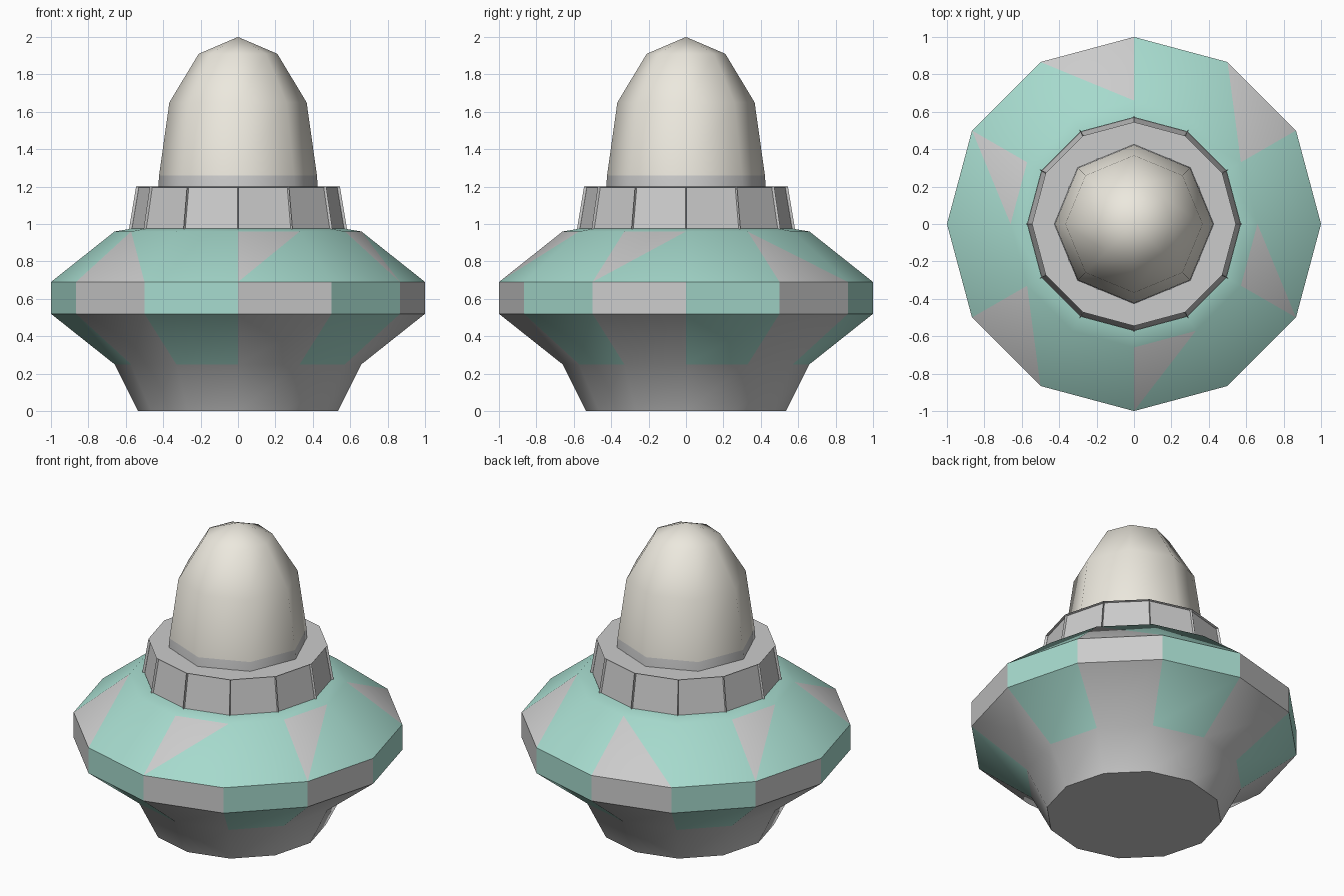
import bpy, bmesh
from math import cos, sin, tau, radians

if "Cube" in bpy.data.objects:
    bpy.data.objects.remove(bpy.data.objects["Cube"])


def material(name, rgb):
    m = bpy.data.materials.new(name)
    m.diffuse_color = (*rgb, 1)
    m.use_nodes = True
    m.node_tree.nodes["Principled BSDF"].inputs["Base Color"].default_value = m.diffuse_color
    return m


grey = material("grey", (0.62, 0.64, 0.61))
teal = material("teal", (0.38, 0.70, 0.61))
cream = material("cream", (0.84, 0.81, 0.73))


def lathe(profile, sides):
    """Revolve (radius, z) points; returns bmesh, rings and faces per row."""
    bm = bmesh.new()
    rings = []
    for r, z in profile:
        if r == 0:
            rings.append([bm.verts.new((0, 0, z))] * sides)
        else:
            rings.append([bm.verts.new((r * cos(tau * j / sides), r * sin(tau * j / sides), z))
                          for j in range(sides)])
    rows = []
    for a, b in zip(rings, rings[1:]):
        row = []
        for j in range(sides):
            k = (j + 1) % sides
            loop = list(dict.fromkeys([a[j], a[k], b[k], b[j]]))
            row.append(bm.faces.new(loop))
        rows.append(row)
    return bm, rings, rows


def finish(bm, name, materials, angle):
    bm.normal_update()
    mesh = bpy.data.meshes.new(name)
    bm.to_mesh(mesh)
    bm.free()
    for m in materials:
        mesh.materials.append(m)
    ob = bpy.data.objects.new(name, mesh)
    bpy.context.collection.objects.link(ob)
    bpy.ops.object.select_all(action='DESELECT')
    ob.select_set(True)
    bpy.context.view_layer.objects.active = ob
    bpy.ops.object.shade_smooth_by_angle(angle=radians(angle))
    return ob


# Saucer hull with alternating coloured panels
bm, rings, rows = lathe([(0, 0), (0.535, 0), (0.66, 0.25), (1, 0.52), (1, 0.69),
                         (0.66, 0.96), (0.57, 0.975)], 12)
for j in range(12):
    if j % 2 == 0:
        rows[2][j].material_index = 1
        rows[3][j].material_index = 1
    rows[4][j].material_index = 1
    rows[5][j].material_index = 1

# Grey wedges on the upper slope: half of every second sector
low, high = rings[4], rings[5]
for j in range(1, 12, 2):
    k = (j + 1) % 12
    face = rows[4][j]
    ends = (low[k], high[j]) if j in (1, 3, 7) else (low[j], high[k])
    new_face, _ = bmesh.utils.face_split(face, *ends)
    for f in (face, new_face):
        f.material_index = 0 if low[j] in f.verts and high[j] in f.verts else 1

# Flat rim panels with softened corners between them
bmesh.ops.inset_individual(bm, faces=rows[3], thickness=0.025, depth=0)
finish(bm, "saucer_hull", [grey, teal], 35)

# Collar with recessed windows
bm, rings, rows = lathe([(0.585, 0.96), (0.545, 1.2), (0.40, 1.2)], 12)
bmesh.ops.inset_individual(bm, faces=rows[0], thickness=0.02, depth=0)
bmesh.ops.inset_individual(bm, faces=rows[0], thickness=0.002, depth=-0.015)
finish(bm, "window_collar", [grey], 20)

# Eight-sided dome with a grey foot
bm, rings, rows = lathe([(0.427, 1.19), (0.422, 1.26), (0.367, 1.65),
                         (0.21, 1.91), (0, 2.0)], 8)
for f in rows[0]:
    f.material_index = 1
finish(bm, "dome", [cream, grey], 50)
